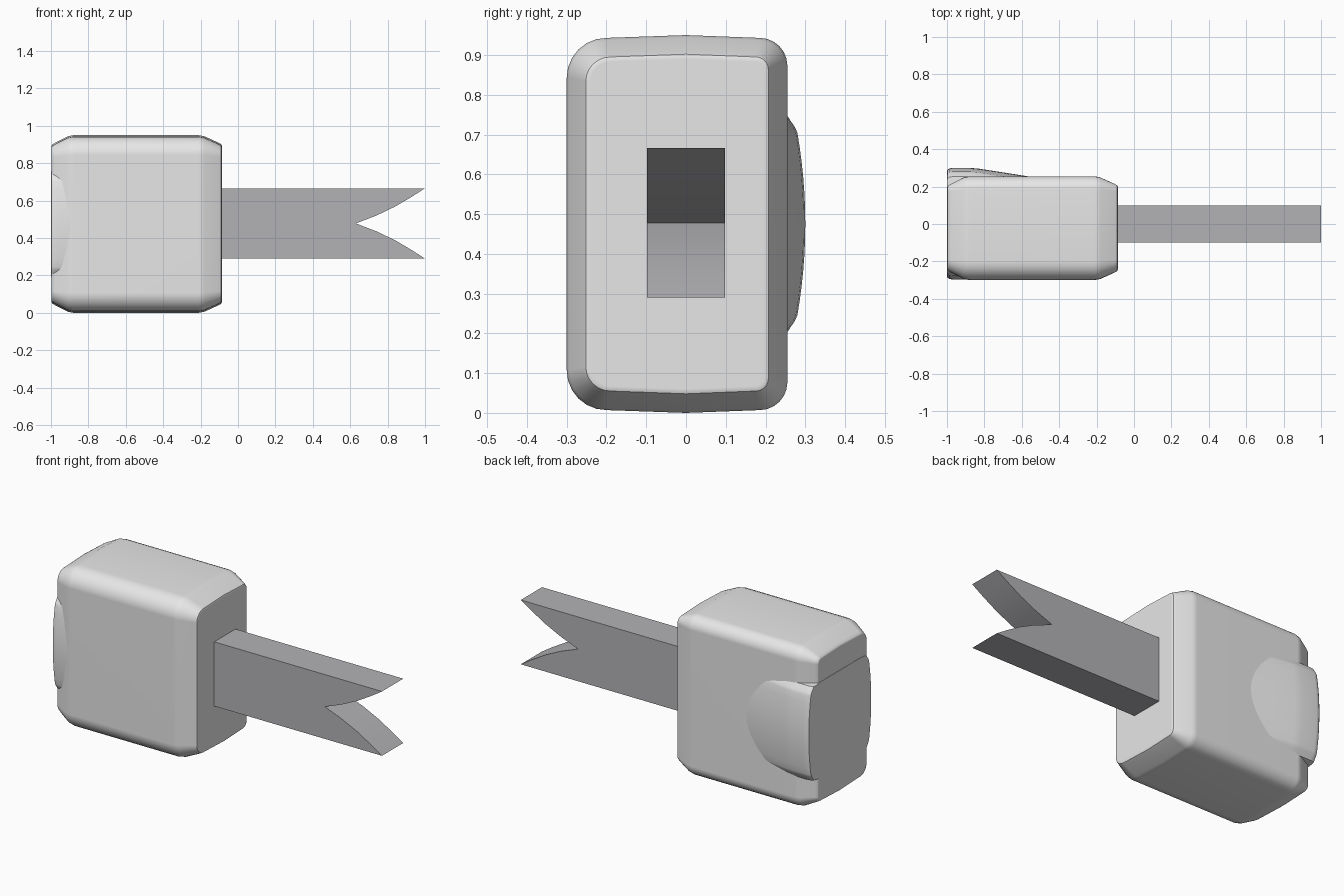
import bpy, bmesh, math

default = bpy.data.objects.get("Cube")
if default:
    bpy.data.objects.remove(default, do_unlink=True)


def material(name, rgb):
    mat = bpy.data.materials.new(name)
    mat.use_nodes = True
    mat.diffuse_color = (*rgb, 1)
    mat.node_tree.nodes["Principled BSDF"].inputs["Base Color"].default_value = (*rgb, 1)
    return mat


def loft(name, rings, mat, smooth=True):
    """Skin a row of matching closed rings and cap both ends."""
    bm = bmesh.new()
    rows = [[bm.verts.new(p) for p in ring] for ring in rings]
    n = len(rows[0])
    for a, b in zip(rows, rows[1:]):
        for i in range(n):
            j = (i + 1) % n
            bm.faces.new((a[i], a[j], b[j], b[i]))
    bm.faces.new(rows[0])
    bm.faces.new(rows[-1])
    bmesh.ops.recalc_face_normals(bm, faces=bm.faces)
    mesh = bpy.data.meshes.new(name)
    bm.to_mesh(mesh)
    bm.free()
    mesh.materials.append(mat)
    obj = bpy.data.objects.new(name, mesh)
    bpy.context.collection.objects.link(obj)
    if smooth:
        bpy.ops.object.select_all(action='DESELECT')
        obj.select_set(True)
        bpy.context.view_layer.objects.active = obj
        bpy.ops.object.shade_smooth_by_angle(angle=math.radians(32))
        mod = obj.modifiers.new("Weighted normals", 'WEIGHTED_NORMAL')
        mod.keep_sharp = True
    return obj


light_grey = material("light grey", (0.8, 0.8, 0.8))
mid_grey = material("mid grey", (0.45, 0.443, 0.462))

MID = 0.475          # height of the centre line
FRONT, BACK = -0.3, 0.255


# Body: rounded sections with a faint ridge along top and bottom
def body_section(x, inset, steps=6):
    half = MID - 0.007 - inset
    upper = []
    for edge, side, radius in ((BACK - inset, 1, 0.07), (FRONT + inset, -1, 0.1)):
        r = radius - 0.8 * inset
        arc = []
        for k in range(steps + 1):
            t = math.pi / 2 * k / steps
            arc.append((edge - side * r * (1 - math.cos(t)), half - r * (1 - math.sin(t))))
        if side == 1:
            upper += arc + [(0, MID - inset)]
        else:
            upper += arc[::-1]
    ring = upper + [(y, -h) for y, h in reversed(upper)]
    return [(x, y, MID + h) for y, h in ring]


body_stations = [(-0.998, 0.06), (-0.993, 0.05), (-0.98, 0.042), (-0.91, 0.006),
                 (-0.88, 0), (-0.21, 0), (-0.18, 0.006), (-0.105, 0.04),
                 (-0.09, 0.048), (-0.085, 0.06)]
loft("head_body", [body_section(x, d) for x, d in body_stations], light_grey)


# Swelling at the far end: crowned on front and back, sinking into the body
def swelling_section(x, drop):
    flare = [(-0.28, 0.1), (-0.275, 0.047), (-0.258, 0.036), (-0.245, 0.027)]
    crown = [(z, 0.02 * (z / 0.23) ** 2) for z in (0.23 * k / 6 for k in range(-6, 7))]
    side = flare + crown + [(-z, d) for z, d in reversed(flare)]
    back = [(x, 0.3 - drop - d, MID + z) for z, d in side]
    front = [(x, -0.297 + drop + d, MID + z) for z, d in reversed(side)]
    return back + front


swelling_stations = [(-1, 0.02), (-0.997, 0.01), (-0.988, 0.003), (-0.97, 0),
                     (-0.88, 0), (-0.83, 0.004), (-0.7, 0.024), (-0.53, 0.051)]
loft("end_swelling", [swelling_section(x, d) for x, d in swelling_stations], light_grey)

# Handle: flat bar with a curved V notch cut in its free end
half_notch = [(1, 0.188), (0.93, 0.143), (0.84, 0.09), (0.74, 0.042)]
outline = ([(-0.12, 0.188)] + half_notch + [(0.63, 0)]
           + [(x, -z) for x, z in reversed(half_notch)] + [(-0.12, -0.188)])
loft("notched_handle", [[(x, y, MID + 0.003 + z) for x, z in outline] for y in (-0.098, 0.098)],
     mid_grey)
